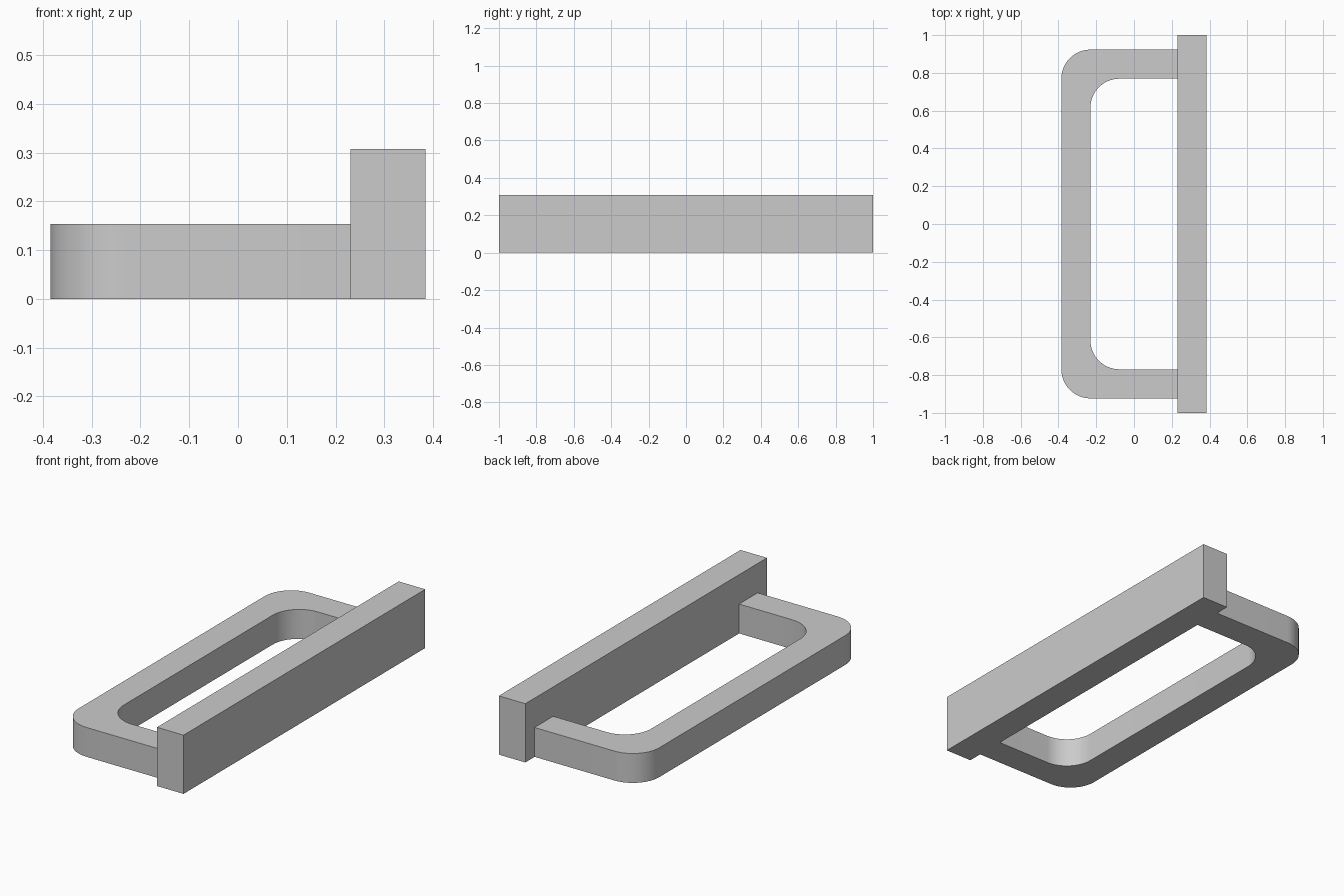
import bpy, bmesh
from math import cos, sin, pi

cube = bpy.data.objects.get("Cube")
if cube:
    bpy.data.objects.remove(cube, do_unlink=True)

U = 2 / 26  # module: all sizes are multiples of this

grey = bpy.data.materials.new("plain grey")
grey.use_nodes = True
colour = (0.6, 0.6, 0.6, 1)
grey.diffuse_color = colour
grey.node_tree.nodes["Principled BSDF"].inputs["Base Color"].default_value = colour


def extrude_outline(name, outline, height):
    """Solid made by raising a flat outline from the ground."""
    bm = bmesh.new()
    face = bm.faces.new([bm.verts.new((x, y, 0)) for x, y in outline])
    up = bmesh.ops.extrude_face_region(bm, geom=[face])["geom"]
    bmesh.ops.translate(bm, vec=(0, 0, height),
                        verts=[g for g in up if isinstance(g, bmesh.types.BMVert)])
    bmesh.ops.recalc_face_normals(bm, faces=bm.faces)
    mesh = bpy.data.meshes.new(name)
    bm.to_mesh(mesh)
    bm.free()
    mesh.materials.append(grey)
    obj = bpy.data.objects.new(name, mesh)
    bpy.context.collection.objects.link(obj)
    return obj


def rounded_side(x, y, end_x, radius, steps=16):
    """U-shaped path, open towards +x, with two rounded corners."""
    corner = [(x + radius - radius * sin(a), y - radius + radius * cos(a))
              for a in (pi / 2 * i / steps for i in range(steps + 1))]
    half = [(end_x, y)] + corner
    return half + [(px, -py) for px, py in reversed(half)]


# Tall straight bar
extrude_outline("back_bar", [(3 * U, -1), (5 * U, -1), (5 * U, 1), (3 * U, 1)], 4 * U)

# Rounded U-shaped grip, butted against the bar
outer = rounded_side(-5 * U, 12 * U, 3 * U, 2 * U)
inner = rounded_side(-3 * U, 10 * U, 3 * U, 2 * U)
handle = extrude_outline("handle_loop", outer + inner[::-1], 2 * U)

# Smooth corners, sharp edges
bpy.ops.object.select_all(action="DESELECT")
handle.select_set(True)
bpy.context.view_layer.objects.active = handle
bpy.ops.object.shade_smooth_by_angle()
